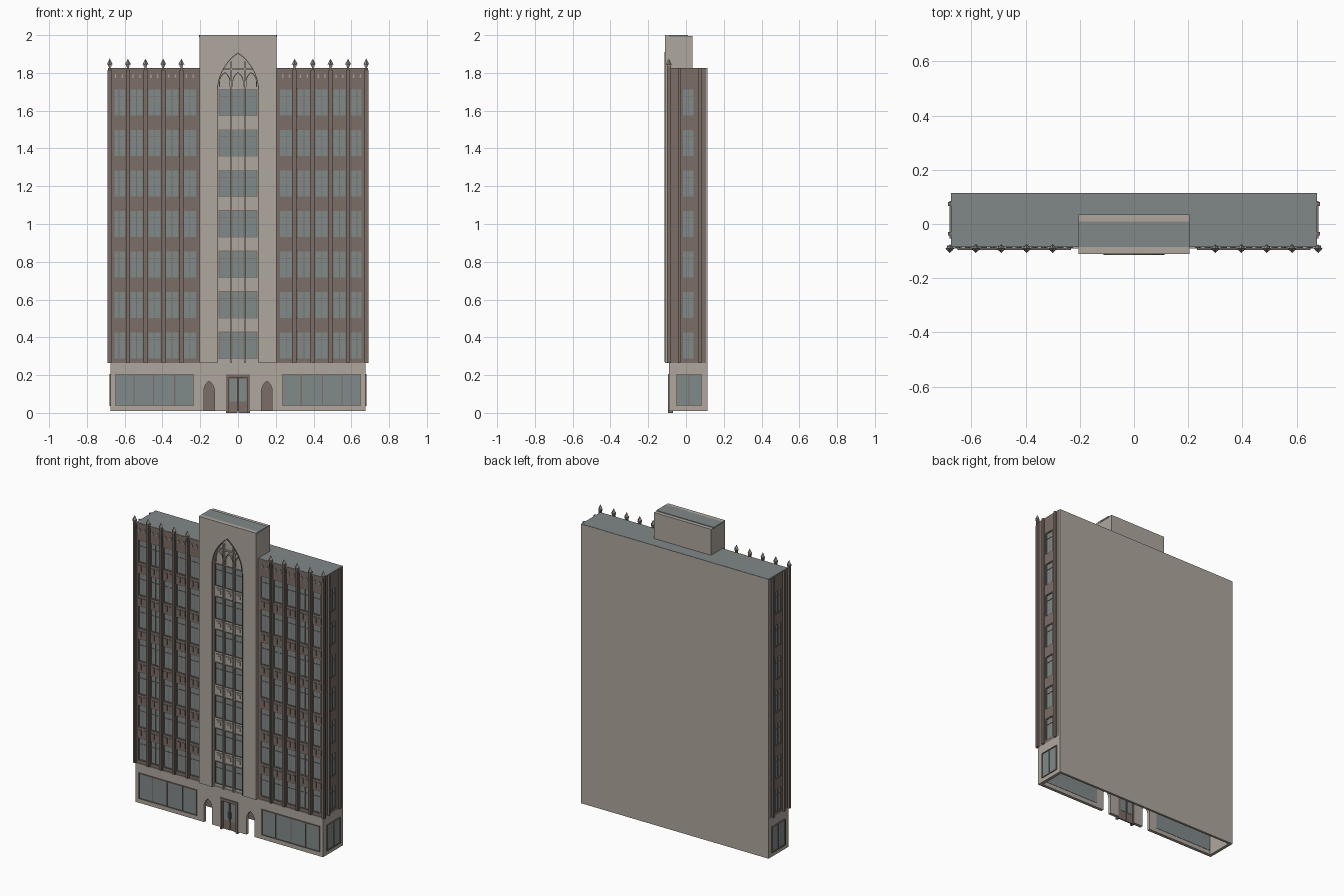
import bpy, bmesh, math
from mathutils import Matrix

cube = bpy.data.objects.get("Cube")
if cube:
    bpy.data.objects.remove(cube)


def material(name, r, g, b):
    m = bpy.data.materials.new(name)
    m.use_nodes = True
    m.diffuse_color = (r, g, b, 1)
    m.node_tree.nodes["Principled BSDF"].inputs["Base Color"].default_value = (r, g, b, 1)
    return m


STONE = material("pale stone", 0.43, 0.39, 0.34)
BRICK = material("brown brick", 0.20, 0.155, 0.135)
GLASS = material("grey blue glass", 0.22, 0.255, 0.255)
ROOF = material("grey blue roofing", 0.22, 0.25, 0.25)
FINIAL = material("weathered stone", 0.30, 0.26, 0.23)

parts = {}


def part(name, mat):
    """Mesh buffer that collects all the pieces of one part."""
    if name not in parts:
        parts[name] = (bmesh.new(), mat)
    return parts[name][0]


def box(bm, x0, x1, y0, y1, z0, z1):
    size = Matrix.Diagonal((abs(x1 - x0), abs(y1 - y0), abs(z1 - z0), 1))
    centre = Matrix.Translation(((x0 + x1) / 2, (y0 + y1) / 2, (z0 + z1) / 2))
    bmesh.ops.create_cube(bm, size=1, matrix=centre @ size)


def wall_box(bm, side, u0, u1, d0, d1, z0, z1):
    """Box on a wall: u runs along it, d outwards; side 0 is the front."""
    if side == 0:
        box(bm, u0, u1, -d0, -d1, z0, z1)
    else:
        box(bm, side * d0, side * d1, u0, u1, z0, z1)


def prism(bm, outline, y0, y1):
    face = bm.faces.new([bm.verts.new((x, y0, z)) for x, z in outline])
    out = bmesh.ops.extrude_face_region(bm, geom=[face])
    moved = [v for v in out["geom"] if isinstance(v, bmesh.types.BMVert)]
    bmesh.ops.translate(bm, vec=(0, y1 - y0, 0), verts=moved)
    bmesh.ops.recalc_face_normals(bm, faces=bm.faces)


def arch(cx, w, z0, spring, apex, n=8):
    """Pointed arch outline from the right foot to the left foot."""
    h = apex - spring
    r = (w * w + h * h) / (2 * w)
    end = math.asin(h / r)
    half = [(w, z0)] + [(w - r + r * math.cos(end * i / n), spring + r * math.sin(end * i / n))
                        for i in range(n)]
    return ([(cx + x, z) for x, z in half] + [(cx, apex)]
            + [(cx - x, z) for x, z in reversed(half)])


def window(label, side, u0, u1, z0, z1, d, bars=(), transom=None, t=0.004):
    wall_box(part(label + "_glass", GLASS), side, u0, u1, d - 0.004, d + 0.002, z0, z1)
    frame = part(label + "_frames", BRICK)
    for a, b in ((u0, u0 + t), (u1 - t, u1)):
        wall_box(frame, side, a, b, d, d + 0.006, z0, z1)
    for a, b in ((z0, z0 + t), (z1 - t, z1)):
        wall_box(frame, side, u0, u1, d, d + 0.006, a, b)
    for u in bars:
        wall_box(frame, side, u - t / 2, u + t / 2, d, d + 0.005, z0, z1)
    if transom:
        wall_box(frame, side, u0, u1, d, d + 0.005, transom - t / 2, transom + t / 2)


BASE_TOP, TOP = 0.265, 1.825
FLOORS = [0.285 + 0.2143 * i for i in range(7)]
WIN_H = 0.145
bands = list(zip([BASE_TOP] + [z + WIN_H for z in FLOORS], FLOORS + [TOP]))

# Upper body, back wall and roof
box(part("upper_body", BRICK), -0.665, 0.665, -0.075, 0.105, BASE_TOP, TOP - 0.005)
box(part("back_wall", STONE), -0.675, 0.675, 0.105, 0.115, 0.01, TOP)
box(part("main_roof", ROOF), -0.674, 0.674, -0.084, 0.114, TOP - 0.005, TOP + 0.002)
box(part("inner_back_panel", BRICK), -0.655, 0.655, 0.1, 0.105, 0.01, BASE_TOP)

# Hollow ground floor with arched openings and a doorway
door = [(0.062, 0.01), (0.062, 0.2), (-0.062, 0.2), (-0.062, 0.01)]
outline = [(-0.675, 0.01), (-0.675, BASE_TOP), (0.675, BASE_TOP), (0.675, 0.01)]
outline += arch(0.153, 0.028, 0.01, 0.115, 0.168) + door + arch(-0.153, 0.028, 0.01, 0.115, 0.168)
prism(part("ground_floor_front", STONE), outline, -0.09, -0.07)
for s in (-1, 1):
    box(part("ground_floor_sides", STONE), s * 0.655, s * 0.675, -0.07, 0.105, 0.01, BASE_TOP)

# Shop windows
for s in (-1, 1):
    a, b = sorted((s * 0.233, s * 0.652))
    window("shop_window", 0, a, b, 0.037, 0.206, 0.09, [s * 0.335, s * 0.447, s * 0.55], t=0.006)
    window("shop_window", s, -0.053, 0.085, 0.037, 0.206, 0.675, [0.016], t=0.006)
    box(part("shop_window_glass", GLASS), a, b, -0.068, -0.072, 0.037, 0.206)

# Entrance doors with a brown surround
frame = part("door_surround", BRICK)
for s in (-1, 1):
    box(frame, s * 0.05, s * 0.064, -0.096, -0.07, 0, 0.2)
    box(part("door_leaves", BRICK), s * 0.002, s * 0.05, -0.08, -0.072, 0, 0.185)
    box(part("door_glass", GLASS), s * 0.006, s * 0.046, -0.083, -0.07, 0.06, 0.18)
    box(part("door_handles", FINIAL), s * 0.009, s * 0.013, -0.088, -0.083, 0.08, 0.12)
box(frame, -0.064, 0.064, -0.096, -0.07, 0.185, 0.203)

# Wing walls: spandrels, piers, windows and buttresses
PIERS = [0.3, 0.396, 0.49, 0.583, 0.679]
CENTRES = [0.255, 0.349, 0.443, 0.537, 0.63]
spandrels = part("spandrels", BRICK)
piers = part("wall_piers", BRICK)
buttress = part("buttresses", BRICK)
panels = part("spandrel_panels", BRICK)
finials = part("finials", FINIAL)
for s in (-1, 1):
    for z0, z1 in bands:
        box(spandrels, s * 0.205, s * 0.675, -0.085, -0.07, z0, z1)
        box(spandrels, s * 0.66, s * 0.675, -0.025, 0.05, z0, z1)
    for u0, u1 in ((-0.085, -0.02), (0.045, 0.105)):
        box(piers, s * 0.66, s * 0.675, u0, u1, BASE_TOP, TOP)
    for y in (-0.036, 0.074):
        box(buttress, s * 0.67, s * 0.687, y - 0.007, y + 0.007, BASE_TOP, TOP)
    for p in [0.211] + PIERS[:-1] + [0.665]:
        box(piers, s * (p - 0.01), s * (p + 0.01), -0.085, -0.07, BASE_TOP, TOP)
    for p in PIERS:
        x = s * p
        box(buttress, x - 0.011, x + 0.011, -0.093, -0.08, BASE_TOP, TOP - 0.01)
        box(buttress, x - 0.005, x + 0.005, -0.1, -0.08, BASE_TOP, 1.84)
        for side in (-1, 1):
            box(buttress, x + side * 0.007, x + side * 0.01, -0.097, -0.09, BASE_TOP, TOP - 0.03)
        box(finials, x - 0.009, x + 0.009, -0.1, -0.082, 1.835, 1.847)
        bmesh.ops.create_cone(finials, cap_ends=True, segments=4, radius1=0.016, radius2=0,
                              depth=0.03, matrix=Matrix.Translation((x, -0.091, 1.86)))
    for z in FLOORS:
        for c in CENTRES:
            x = s * c
            window("wing_window", 0, x - 0.035, x + 0.035, z, z + WIN_H, 0.076,
                   [x], z + 0.105, t=0.0035)
        window("side_window", s, -0.02, 0.045, z, z + WIN_H, 0.666, [0.0125], z + 0.105)
    for c in CENTRES:
        for off in (-0.018, 0.018):
            x = s * c + off
            for z0, z1 in bands[1:-1]:
                box(panels, x - 0.012, x + 0.012, -0.088, -0.084, z0 + 0.016, z1 - 0.016)
            # Small pale gablets under the roof line
            prism(part("gablets", STONE), [(x - 0.006, 1.775), (x + 0.006, 1.775), (x, 1.797)],
                  -0.089, -0.084)

# Central tower with its tall pointed recess
tower = part("tower", STONE)
box(tower, -0.205, 0.205, -0.085, 0.035, BASE_TOP, 1.996)
outline = [(-0.205, BASE_TOP), (-0.205, 2.0), (0.205, 2.0), (0.205, BASE_TOP)]
prism(part("tower_front", STONE), outline + arch(0, 0.109, BASE_TOP, 1.7, 1.905), -0.11, -0.085)
ring = arch(0, 0.112, 0.27, 1.7, 1.91) + arch(0, 0.108, 0.27, 1.7, 1.903)[::-1]
prism(part("arch_trim", BRICK), ring, -0.114, -0.1)
box(part("tower_roof", ROOF), -0.207, 0.207, -0.09, 0.01, 1.99, 2.0)

# Tower windows, mullions and carved spandrels
mullions = part("tower_mullions", STONE)
carving = part("tower_carvings", STONE)
for x in (-0.0365, 0.0365):
    box(mullions, x - 0.004, x + 0.004, -0.102, -0.085, BASE_TOP, 1.86)
box(mullions, -0.09, 0.09, -0.097, -0.085, 1.815, 1.823)
for x in (-0.07, 0, 0.07):
    for z in FLOORS:
        window("tower_window", 0, x - 0.032, x + 0.032, z, z + WIN_H, 0.086, [], z + 0.105)
    for z0, z1 in bands[1:-1]:
        box(carving, x - 0.024, x + 0.024, -0.091, -0.085, z0 + 0.014, z1 - 0.014)
        box(carving, x - 0.012, x + 0.012, -0.095, -0.09, z0 + 0.024, z1 - 0.024)
    # Small pointed heads above the top windows
    head = arch(x, 0.03, 1.725, 1.75, 1.805, 5) + arch(x, 0.026, 1.725, 1.75, 1.798, 5)[::-1]
    prism(carving, head, -0.095, -0.084)

# Turn the collected parts into objects
for name, (bm, mat) in parts.items():
    mesh = bpy.data.meshes.new(name)
    bm.to_mesh(mesh)
    bm.free()
    mesh.materials.append(mat)
    bpy.context.collection.objects.link(bpy.data.objects.new(name, mesh))
